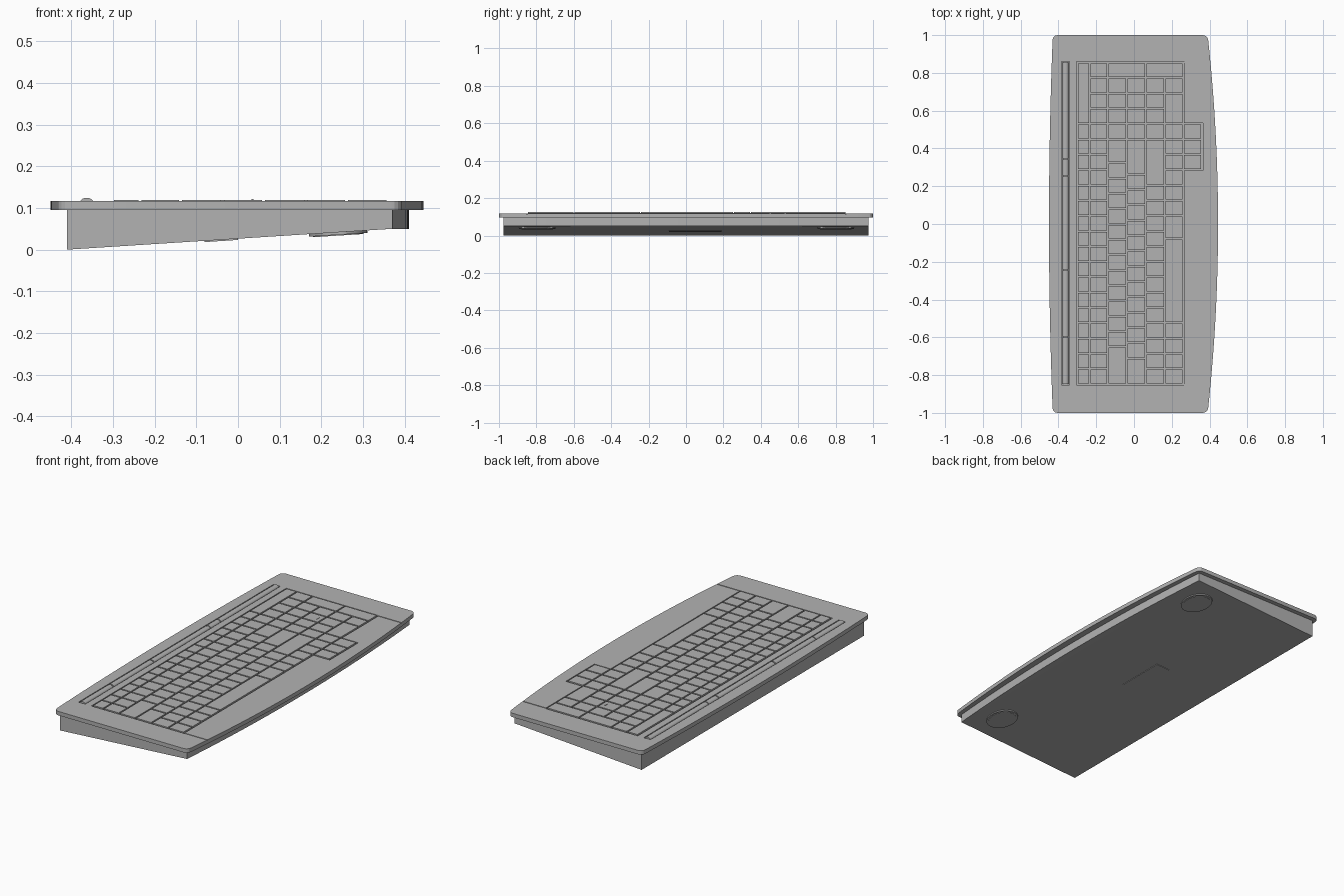
import bpy, bmesh, math
from mathutils import Matrix

if "Cube" in bpy.data.objects:
    bpy.data.objects.remove(bpy.data.objects["Cube"], do_unlink=True)

GREY = (0.45, 0.45, 0.45, 1)
mat = bpy.data.materials.new("plain grey")
mat.use_nodes = True
mat.diffuse_color = GREY
mat.node_tree.nodes["Principled BSDF"].inputs["Base Color"].default_value = GREY

PLATE_LOW, PLATE_TOP, FLOOR, KEY_TOP = 0.095, 0.117, 0.108, 0.119
UNIT, GAP, START = 0.0811, 0.004, 0.855


def finish(name, bm, smooth=False):
    bmesh.ops.recalc_face_normals(bm, faces=bm.faces)
    mesh = bpy.data.meshes.new(name)
    bm.to_mesh(mesh)
    bm.free()
    mesh.materials.append(mat)
    obj = bpy.data.objects.new(name, mesh)
    bpy.context.collection.objects.link(obj)
    if smooth:
        select(obj)
        bpy.ops.object.shade_smooth_by_angle(angle=math.radians(30))
    return obj


def select(obj):
    bpy.ops.object.select_all(action="DESELECT")
    obj.select_set(True)
    bpy.context.view_layer.objects.active = obj


def add_box(bm, x0, x1, y0, y1, z0, z1):
    m = Matrix.Translation(((x0 + x1) / 2, (y0 + y1) / 2, (z0 + z1) / 2))
    m = m @ Matrix.Diagonal((x1 - x0, y1 - y0, z1 - z0, 1))
    bmesh.ops.create_cube(bm, size=1, matrix=m)


def prism(points, z0, z1):
    bm = bmesh.new()
    face = bm.faces.new([bm.verts.new((x, y, z0)) for x, y in points])
    top = bmesh.ops.extrude_face_region(bm, geom=[face])["geom"]
    for v in top:
        if isinstance(v, bmesh.types.BMVert):
            v.co.z = z1
    return bm


def outline(left, left_bow, right, right_bow, end, radius, steps=32):
    # Bowed long sides, with the ends rounded by an inset near the corners
    ys = [(end - radius) * (2 * i / steps - 1) for i in range(steps + 1)]
    arc = [math.radians(a) for a in (22.5, 45, 67.5, 90)] if radius else []
    tips = [(radius * (1 - math.cos(a)), end - radius + radius * math.sin(a)) for a in arc]
    rows = [(i, -y) for i, y in reversed(tips)] + [(0, y) for y in ys] + tips
    side = lambda x, bow, sign: [(x - sign * (bow * y * y + i), y) for i, y in rows]
    return side(right, right_bow, 1) + side(left, left_bow, -1)[::-1]


# Top plate with key well, arrow well, control strip well and palm rest seams
plate = finish("top_plate", prism(outline(-0.45, 0.02, 0.445, 0.055, 1, 0.025),
                                  PLATE_LOW, PLATE_TOP))
wells = [(-0.305, 0.264, -0.852, 0.859, FLOOR), (0.25, 0.364, 0.284, 0.535, FLOOR),
         (-0.384, -0.342, -0.852, 0.86, FLOOR),
         (0.25, 0.5, 0.8515, 0.8565, 0.113), (0.25, 0.5, -0.8515, -0.8465, 0.113)]
for x0, x1, y0, y1, z in wells:
    bm = bmesh.new()
    add_box(bm, x0, x1, y0, y1, z, 0.2)
    cutter = finish("well_cutter", bm)
    cutter.hide_render = True
    cut = plate.modifiers.new("well", "BOOLEAN")
    cut.operation, cut.solver, cut.object = "DIFFERENCE", "EXACT", cutter
    select(plate)
    bpy.ops.object.modifier_apply(modifier=cut.name)
    bpy.data.objects.remove(cutter, do_unlink=True)
select(plate)
bpy.ops.object.shade_smooth_by_angle(angle=math.radians(20))


# Wedge body under the plate
def underside(x):
    return 0.05 * min((x + 0.41) / 0.78, 1)


bm = prism(outline(-0.41, 0, 0.41, 0.042, 0.975, 0), 0, PLATE_LOW)
bmesh.ops.bisect_plane(bm, geom=bm.verts[:] + bm.edges[:] + bm.faces[:],
                       plane_co=(0.3701, 0, 0), plane_no=(1, 0, 0))
for v in bm.verts:
    if v.co.z < 0.01:
        v.co.z = underside(v.co.x)
finish("wedge_body", bm, smooth=True)

# Keys: x range of each row, then (first unit, key widths in units) runs
columns = [-0.301, -0.235, -0.138, -0.038, 0.061, 0.163, 0.26, 0.36]
rows = {
    "function_keys": [(0, [4] + [1] * 17)],
    "number_keys": [(0, [1] * 21)],
    "upper_letter_keys": [(1, [1] * 4 + [1.55] + [1] * 12 + [2.45])],
    "middle_letter_keys": [(1, [1] * 4 + [2.3] + [1] * 12 + [1.7])],
    "lower_letter_keys": [(1, [1] * 4 + [3] + [1] * 13)],
    "space_row_keys": [(1, [1, 2] + [1] * 6 + [1.5, 5.5] + [1] * 4)],
    "arrow_keys": [(4, [1] * 3)],
}


def add_key(bm, x0, x1, start, width):
    y1 = START - start * UNIT
    add_box(bm, x0 + GAP, x1 - GAP, y1 - width * UNIT + GAP, y1 - GAP, FLOOR - 0.002, KEY_TOP)


for i, (name, runs) in enumerate(rows.items()):
    bm = bmesh.new()
    for start, widths in runs:
        for width in widths:
            add_key(bm, columns[i], columns[i + 1], start, width)
            start += width
    finish(name, bm)

# Two tall number pad keys and the locating nub
bm = bmesh.new()
add_key(bm, columns[2], columns[4], 0, 1)
add_key(bm, columns[4], columns[6], 0, 1)
finish("tall_pad_keys", bm)
bm = bmesh.new()
add_box(bm, 0.032, 0.037, 0.64, 0.66, KEY_TOP - 0.001, KEY_TOP + 0.002)
finish("locating_nub", bm)

# Domed control strip along the back edge
bm = bmesh.new()
stops = [0.857, 0.344, 0.254, -0.243, -0.598, -0.849]
for high, low in zip(stops, stops[1:]):
    m = Matrix.Translation((-0.363, (high + low) / 2, 0.112)) @ Matrix.Diagonal((1, 1, 0.75, 1))
    m = m @ Matrix.Rotation(math.pi / 2, 4, "X")
    bmesh.ops.create_cone(bm, cap_ends=True, segments=24, radius1=0.0165, radius2=0.0165,
                          depth=high - low - 0.006, matrix=m)
finish("control_strip", bm, smooth=True)

# Oval feet and label plate, tilted to follow the underside
tilt = Matrix.Rotation(-math.atan(0.05 / 0.78), 4, "Y")
for name, y in (("left_foot", -0.795), ("right_foot", 0.8)):
    bm = bmesh.new()
    for size, depth in ((1, 0.012), (0.87, 0.016)):
        m = Matrix.Translation((0.24, y, underside(0.24))) @ tilt
        bmesh.ops.create_cone(bm, cap_ends=True, segments=48, radius1=0.07 * size,
                              radius2=0.07 * size, depth=depth,
                              matrix=m @ Matrix.Diagonal((1, 1.4, 1, 1)))
    finish(name, bm, smooth=True)
bm = bmesh.new()
add_box(bm, -0.04, 0.04, -0.14, 0.14, -0.003, 0.003)
bm.transform(Matrix.Translation((-0.04, 0.05, underside(-0.04))) @ tilt)
finish("label_plate", bm)
